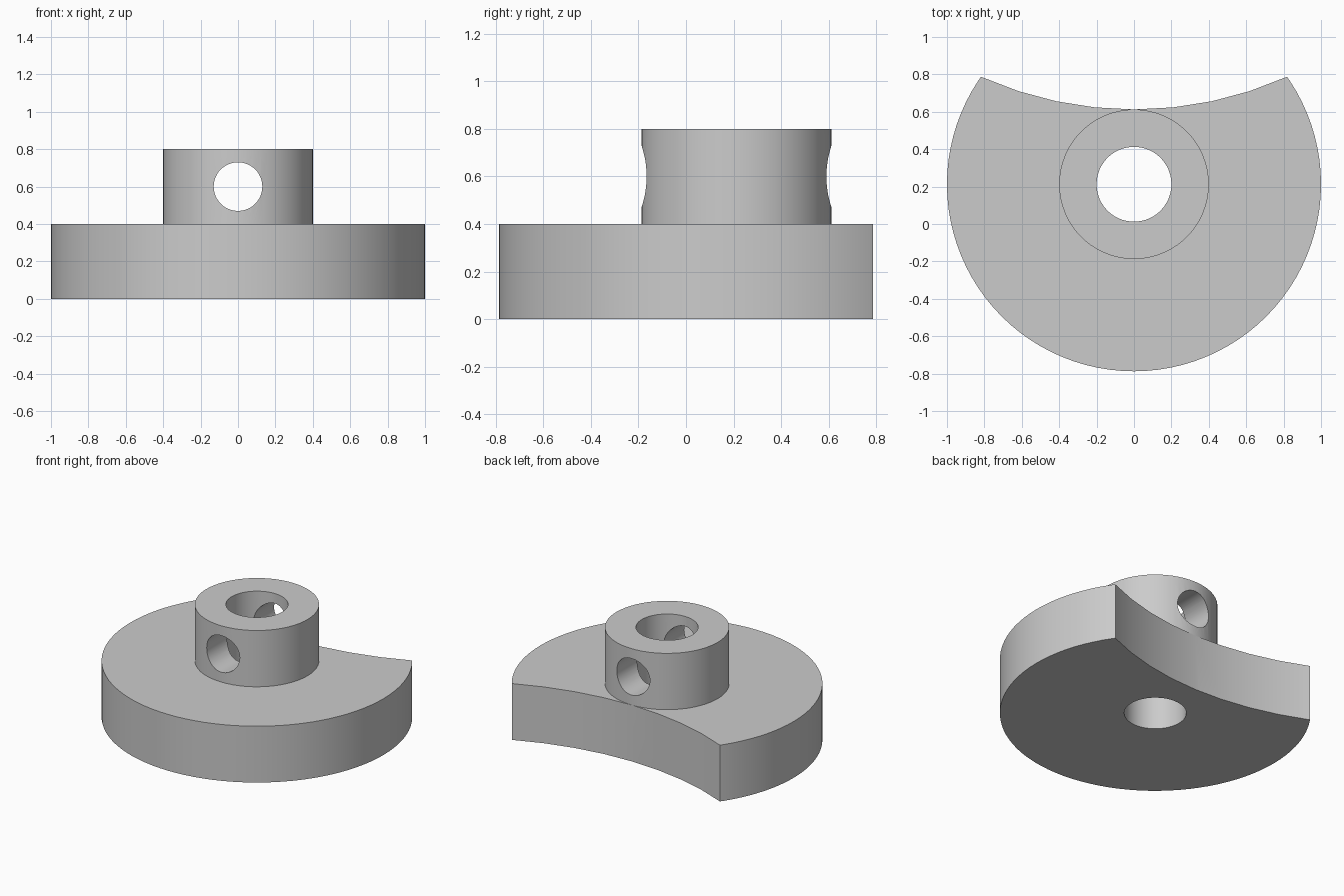
import bpy
import math

CENTRE_Y = 0.2125   # shared axis of plate, hub and bore
SIDES = 60

default = bpy.data.objects.get("Cube")
if default:
    bpy.data.objects.remove(default, do_unlink=True)

grey = bpy.data.materials.new("plain grey")
grey.use_nodes = True
colour = (0.6, 0.6, 0.6, 1)
grey.diffuse_color = colour
grey.node_tree.nodes["Principled BSDF"].inputs["Base Color"].default_value = colour


def cylinder(name, radius, depth, y, z, sides=SIDES, tilt=0):
    """Cylinder centred on x = 0, with its middle at (y, z)."""
    bpy.ops.mesh.primitive_cylinder_add(
        vertices=sides, radius=radius, depth=depth,
        location=(0, y, z), rotation=(tilt, 0, 0))
    obj = bpy.context.object
    obj.name = obj.data.name = name
    obj.data.materials.append(grey)
    return obj


def cut(part, cutters):
    """Subtract every cutter and bake the result."""
    bpy.context.view_layer.objects.active = part
    for cutter in cutters:
        mod = part.modifiers.new("cut", "BOOLEAN")
        mod.operation = "DIFFERENCE"
        mod.solver = "EXACT"
        mod.object = cutter
        bpy.ops.object.modifier_apply(modifier=mod.name)


# Main parts
base_plate = cylinder("base_plate", 1.0, 0.4, CENTRE_Y, 0.2, sides=96)
hub = cylinder("hub", 0.4, 0.4, CENTRE_Y, 0.6)

# Cutters: vertical bore, cross hole, and the large scoop in the back edge
bore = cylinder("bore_cutter", 0.2, 3, CENTRE_Y, 0.4)
cross_hole = cylinder("cross_hole_cutter", 0.13, 2, CENTRE_Y, 0.6,
                      sides=48, tilt=math.pi / 2)
scoop = cylinder("scoop_cutter", 2.0, 2, CENTRE_Y + 2.4, 0.2)
cutters = [bore, cross_hole, scoop]

cut(base_plate, [bore, scoop])
cut(hub, [bore, cross_hole])

for cutter in cutters:
    bpy.data.objects.remove(cutter, do_unlink=True)

# Smooth walls with crisp rims
for part in (base_plate, hub):
    bpy.ops.object.select_all(action="DESELECT")
    part.select_set(True)
    bpy.context.view_layer.objects.active = part
    bpy.ops.object.shade_smooth_by_angle(angle=math.radians(30))
